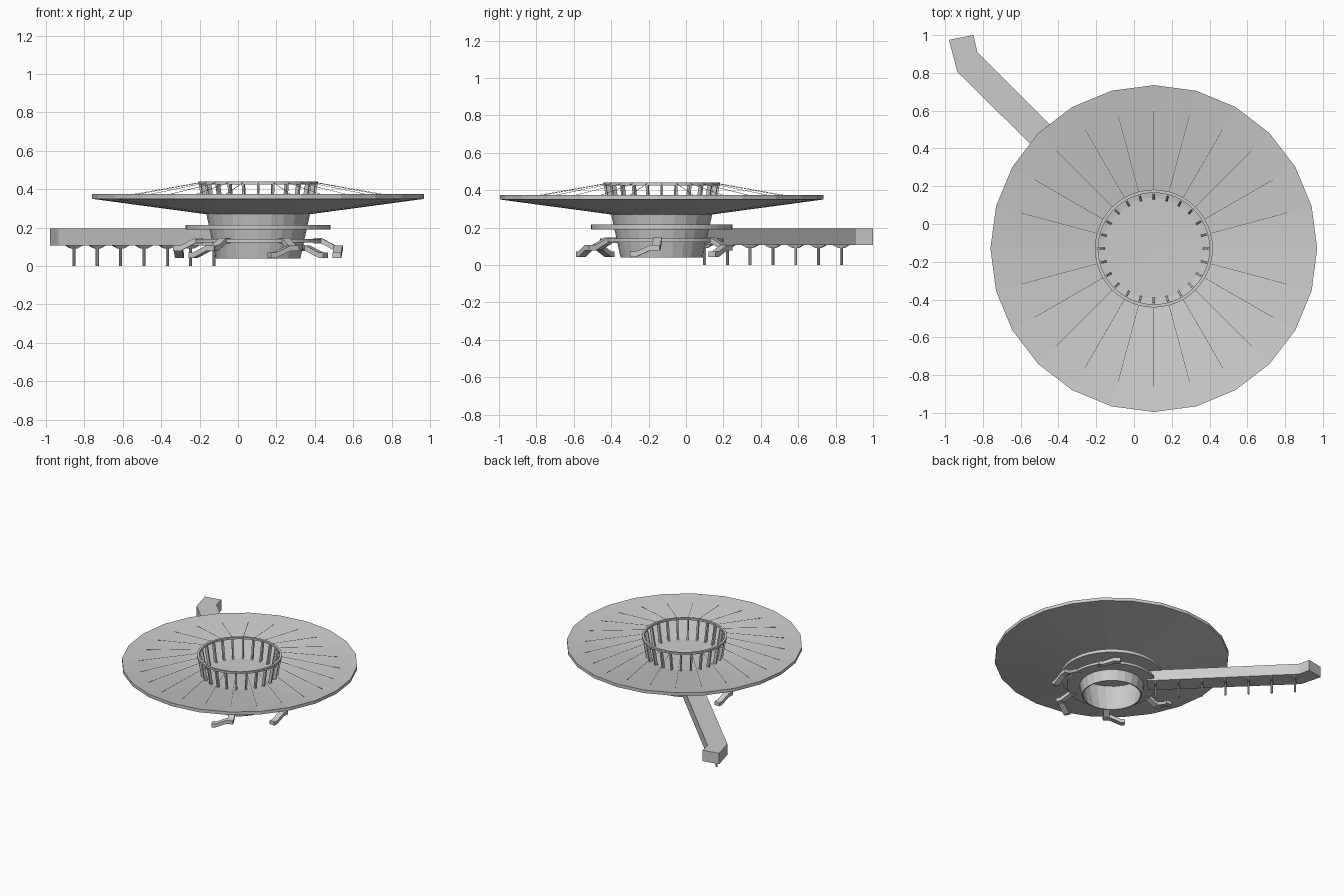
import bpy, bmesh, math
from mathutils import Vector, Matrix

cube = bpy.data.objects.get("Cube")
if cube:
    bpy.data.objects.remove(cube, do_unlink=True)

CENTRE = Vector((0.105, -0.13, 0))

grey = bpy.data.materials.new("light_grey")
grey.use_nodes = True
grey.diffuse_color = (0.6, 0.6, 0.6, 1)
grey.node_tree.nodes["Principled BSDF"].inputs["Base Color"].default_value = (0.6, 0.6, 0.6, 1)


def finish(name, bm, origin=CENTRE):
    bmesh.ops.recalc_face_normals(bm, faces=bm.faces)
    mesh = bpy.data.meshes.new(name)
    bm.to_mesh(mesh)
    bm.free()
    mesh.materials.append(grey)
    obj = bpy.data.objects.new(name, mesh)
    obj.location = origin
    bpy.context.collection.objects.link(obj)
    return obj


def lathe(name, profile, sides, closed=True):
    """Spin a radius/height profile around the tower axis."""
    bm = bmesh.new()
    verts = [bm.verts.new((r, 0, z)) for r, z in profile]
    pairs = list(zip(verts, verts[1:]))
    if closed:
        pairs.append((verts[-1], verts[0]))
    edges = [bm.edges.new(p) for p in pairs]
    bmesh.ops.spin(bm, geom=verts + edges, cent=(0, 0, 0), axis=(0, 0, 1),
                   angle=math.tau, steps=sides, use_duplicate=False)
    bmesh.ops.remove_doubles(bm, verts=bm.verts, dist=0.0005)
    return finish(name, bm)


def ring(name, inner, outer, low, high, sides=48):
    return lathe(name, [(inner, low), (outer, low), (outer, high), (inner, high)], sides)


def beam(bm, start, end, width, height):
    """Box from start to end with upright end faces and a level width."""
    start, end = Vector(start), Vector(end)
    along = end - start
    side = Vector((-along.y, along.x, 0)).normalized() * width / 2
    up = Vector((0, 0, height / 2))
    loops = [[bm.verts.new(p + s * side + u * up)
              for s, u in ((-1, -1), (1, -1), (1, 1), (-1, 1))] for p in (start, end)]
    a, b = loops
    bm.faces.new(a)
    bm.faces.new(b)
    for i in range(4):
        j = (i + 1) % 4
        bm.faces.new((a[i], a[j], b[j], b[i]))


def prism(bm, outline, low, high):
    """Extrude a flat outline upward."""
    face = bm.faces.new([bm.verts.new((x, y, low)) for x, y in outline])
    out = bmesh.ops.extrude_face_region(bm, geom=[face])
    for v in out["geom"]:
        if isinstance(v, bmesh.types.BMVert):
            v.co.z = high


def polar(radius, degrees, z):
    a = math.radians(degrees)
    return Vector((radius * math.cos(a), radius * math.sin(a), z))


# Wide dish roof, and the open-bottomed tower below it
lathe("dish_roof", [(0, 0.275), (0.27, 0.28), (0.865, 0.375), (0.865, 0.35),
                    (0.27, 0.27), (0, 0.262)], 24, closed=False)
lathe("tower_wall", [(0.27, 0.27), (0.22, 0.04), (0.212, 0.04), (0.26, 0.265)], 24)

# Ring decks
ring("upper_deck", 0.25, 0.378, 0.19, 0.215)
ring("lower_deck", 0.23, 0.33, 0.122, 0.142)
ring("crown_ring", 0.295, 0.312, 0.425, 0.44)

# Leaning columns under the crown ring, and stays down to the dish
columns, stays = bmesh.new(), bmesh.new()
for i in range(24):
    angle = i * 15
    foot, head = polar(0.27, angle, 0.27), polar(0.298, angle, 0.43)
    across = polar(0.006, angle + 90, 0)
    radial = polar(0.012, angle, 0)
    a, b = [[columns.verts.new(p + s * across + t * radial)
             for s, t in ((-1, -1), (1, -1), (1, 1), (-1, 1))] for p in (foot, head)]
    columns.faces.new(a)
    columns.faces.new(b)
    for k in range(4):
        j = (k + 1) % 4
        columns.faces.new((a[k], a[j], b[j], b[k]))
    beam(stays, polar(0.305, angle, 0.435), polar(0.74, angle, 0.358), 0.002, 0.002)
finish("crown_columns", columns)
finish("roof_stays", stays)

# Five access stairs: each goes outward, then turns clockwise to the ground
for n, angle in enumerate((-4, 56, 176, 236, 296)):
    bm = bmesh.new()
    turn = Matrix.Rotation(math.radians(angle), 3, "Z")
    path = [turn @ Vector(p) for p in ((0.29, 0, 0.132), (0.33, 0, 0.132),
                                       (0.405, 0, 0.092), (0.43, 0, 0.092))]
    for p, q in zip(path, path[1:]):
        beam(bm, p, q, 0.045, 0.028)
    low = [turn @ Vector(p) for p in ((0.42, 0.02, 0.092), (0.42, -0.03, 0.092),
                                      (0.42, -0.11, 0.057), (0.42, -0.14, 0.057))]
    for p, q in zip(low, low[1:]):
        beam(bm, p, q, 0.045, 0.028)
    finish("access_stair_%d" % (n + 1), bm)

# Long raised walkway with a bent end
bm = bmesh.new()
prism(bm, [(-0.13, 0.01), (-0.935, 0.805), (-0.98, 0.975), (-0.85, 1.0),
           (-0.83, 0.91), (-0.03, 0.11)], 0.107, 0.195)
finish("walkway", bm, Vector((0, 0, 0)))

# Posts with tapered caps along the walkway
bm = bmesh.new()
for i in range(7):
    x = -0.125 - 0.1217 * i
    spot = Matrix.Translation((x, -0.025 - x, 0)) @ Matrix.Rotation(math.radians(45), 4, "Z")
    bmesh.ops.create_cone(bm, cap_ends=True, segments=8, radius1=0.008, radius2=0.008,
                          depth=0.1, matrix=spot @ Matrix.Translation((0, 0, 0.05)))
    cap = bmesh.ops.create_cube(bm, size=1, matrix=spot @ Matrix.Translation((0, 0, 0.1))
                                @ Matrix.Diagonal((0.12, 0.016, 0.016, 1)))
    mid = spot.translation
    for v in cap["verts"]:
        if v.co.z < 0.1:
            v.co.xy = mid.xy + (v.co.xy - mid.xy) * 0.4
finish("walkway_posts", bm, Vector((0, 0, 0)))
